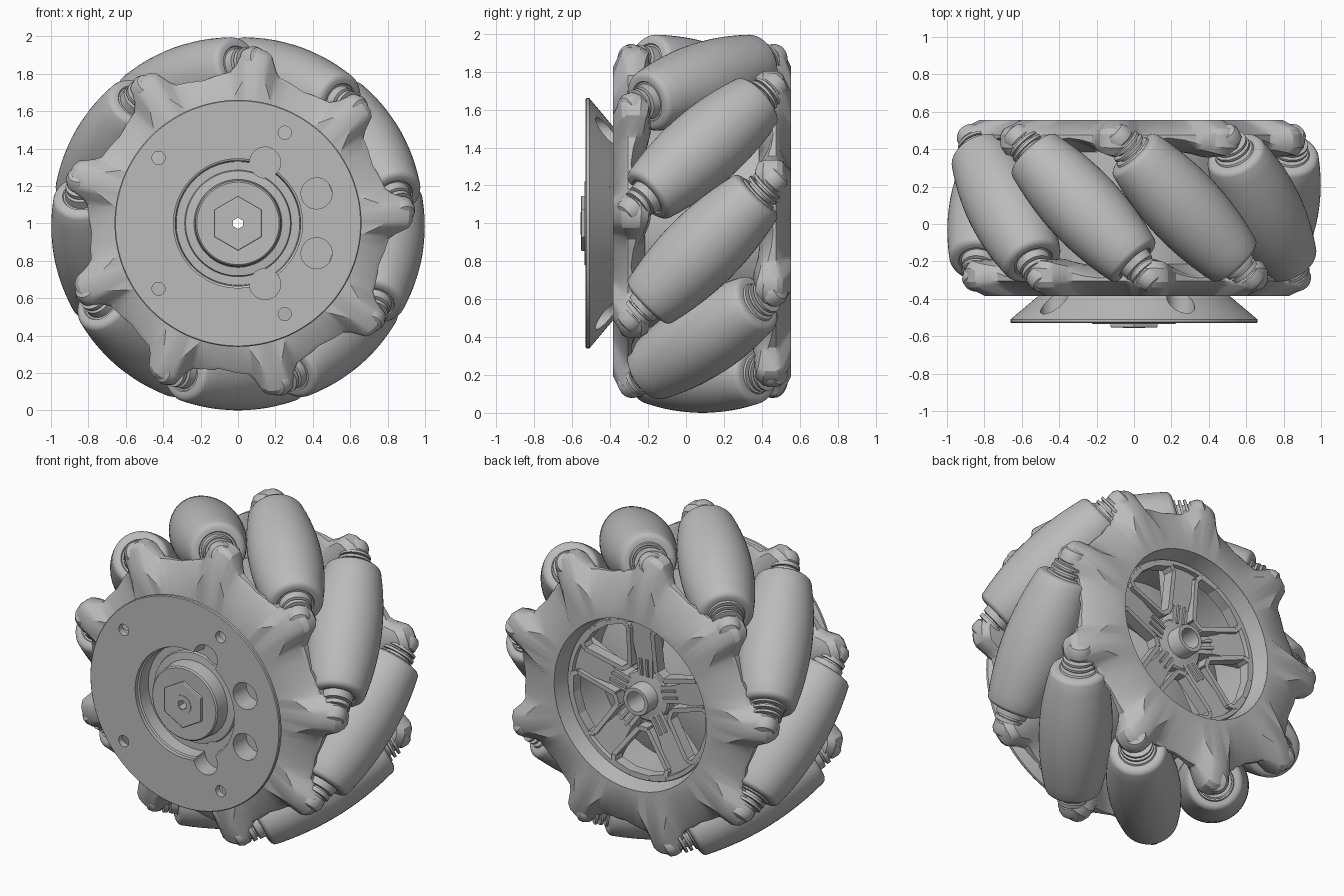
import bpy, bmesh, math
from mathutils import Matrix, Vector

if "Cube" in bpy.data.objects:
    bpy.data.objects.remove(bpy.data.objects["Cube"])

grey = bpy.data.materials.new("plain_grey")
grey.use_nodes = True
colour = (0.5, 0.5, 0.5, 1)
grey.diffuse_color = colour
grey.node_tree.nodes["Principled BSDF"].inputs["Base Color"].default_value = colour

CENTRE = Vector((0, 0, 1))
MID_Y = 0.087       # middle plane of the rollers
ROLLERS = 9
ORBIT = 0.79        # radius of the circle of roller centres


def add_object(name, mesh, matrix=None):
    ob = bpy.data.objects.new(name, mesh)
    bpy.context.scene.collection.objects.link(ob)
    ob.matrix_world = matrix or Matrix.Translation(CENTRE)
    if not mesh.materials:
        mesh.materials.append(grey)
    return ob


def finish(bm, name):
    bmesh.ops.remove_doubles(bm, verts=bm.verts, dist=1e-5)
    bmesh.ops.recalc_face_normals(bm, faces=bm.faces)
    mesh = bpy.data.meshes.new(name)
    bm.to_mesh(mesh)
    bm.free()
    return mesh


def loft(name, rows, closed=True):
    """Join sections of (angle, [(radius, y), ...]) around the y axis."""
    bm = bmesh.new()
    grid = [[bm.verts.new((r * math.cos(a), y, r * math.sin(a))) for r, y in section]
            for a, section in rows]
    count = len(grid[0])
    for i, row in enumerate(grid):
        after = grid[(i + 1) % len(grid)]
        for j in range(count if closed else count - 1):
            k = (j + 1) % count
            bm.faces.new((row[j], row[k], after[k], after[j]))
    return finish(bm, name)


def lathe(name, profile, segments=96, closed=True, start=0.0):
    step = math.tau / segments
    return loft(name, [(start + i * step, profile) for i in range(segments)], closed)


def bar(name, r1, a1, r2, a2, w1, w2, y1, y2, thick):
    """Tapered bar between two polar points in the wheel plane."""
    p = Vector((r1 * math.cos(a1), 0, r1 * math.sin(a1)))
    q = Vector((r2 * math.cos(a2), 0, r2 * math.sin(a2)))
    side = (q - p).normalized().cross(Vector((0, 1, 0)))
    bm = bmesh.new()
    for end, w, y in ((p, w1, y1), (q, w2, y2)):
        for s in (-1, 1):
            for d in (0, thick):
                bm.verts.new(end + side * s * w + Vector((0, y - d, 0)))
    bmesh.ops.convex_hull(bm, input=bm.verts)
    add_object(name, finish(bm, name))


# Toothed side plates that carry the roller shafts: (angle from tooth, height)
TOOTH = [(-20, 0), (-14, 0), (-9.5, 0), (-7.5, 0.25), (-5, 0.82), (-3, 0.98), (0, 1.03),
         (3, 0.98), (5, 0.82), (7.5, 0.25), (9.5, 0), (14, 0)]


def side_plate(name, first_angle, face_y, inward, hole):
    rows = []
    for k in range(ROLLERS):
        for offset, f in TOOTH:
            spread = abs(offset)
            edge = 0.81 - 0.025 * max(0, spread - 9.5) / 10.5 + 0.125 * f
            ridge = max(0, 1 - max(0, spread - 1.5) / 11)
            web = max(0, 1 - max(0, spread - 2) / 15)
            section = [(hole, 0), (0.58 + 0.25 * ridge, 0), (edge - 0.02, 0.065 - 0.02 * f),
                       (edge, 0.08 - 0.005 * f), (edge, 0.095 + 0.055 * web),
                       (edge - 0.03, 0.105 + 0.085 * web),
                       (0.66 + 0.05 * f, 0.13 + 0.07 * web), (0.56, 0.17), (hole, 0.16)]
            angle = math.radians(first_angle + 360 / ROLLERS * k + offset)
            rows.append((angle, [(r, face_y + inward * d) for r, d in section]))
    add_object(name, loft(name, rows))


side_plate("front_side_plate", 43.5, -0.385, 1, 0.45)
side_plate("back_side_plate", 136.5, 0.555, -1, 0.53)

# Barrel rollers: surface follows the outer circle of the wheel
body = []
for i in range(13):
    s = -0.39 + 0.78 * i / 12
    body.append((1 - math.sqrt(ORBIT ** 2 + s * s / 2), s))
cap = [(0.157, 0.402), (0.145, 0.411), (0.132, 0.415), (0.11, 0.415)]
front_end = cap + [(0.105, 0.408), (0.095, 0.408), (0.09, 0.452), (0.07, 0.456), (0.07, 0.466),
                   (0.084, 0.466), (0.084, 0.49), (0.062, 0.492), (0.062, 0.54), (0, 0.54)]
back_end = cap + [(0.105, 0.425), (0.075, 0.425), (0.075, 0.442), (0.098, 0.442), (0.098, 0.457),
                  (0.065, 0.457), (0.065, 0.472), (0.092, 0.472), (0.092, 0.487),
                  (0.062, 0.49), (0.062, 0.54), (0, 0.54)]
roller_mesh = lathe("roller", [(r, -s) for r, s in reversed(back_end)] + body + front_end,
                    48, False)
socket_mesh = lathe("shaft_socket", [(0, 0.5), (0.068, 0.5), (0.074, 0.507), (0.074, 0.55),
                                     (0.06, 0.575), (0.03, 0.587), (0, 0.59)], 24, False)
for k in range(ROLLERS):
    a = math.radians(-90 + 360 / ROLLERS * k)
    radial = Vector((math.cos(a), 0, math.sin(a)))
    tangent = Vector((math.sin(a), 0, -math.cos(a)))
    centre = CENTRE + radial * ORBIT + Vector((0, MID_Y, 0))
    for s in (1, -1):
        axis = s * (tangent - Vector((0, 1, 0))).normalized()
        basis = Matrix((axis.cross(radial), axis, radial)).transposed().to_4x4()
        matrix = Matrix.Translation(centre) @ basis
        if s == 1:
            add_object(f"roller_{k + 1}", roller_mesh, matrix)
        add_object(f"shaft_socket_{k + 1}_{'front' if s == 1 else 'back'}", socket_mesh, matrix)

# Inner drum, back rim and recessed floor
add_object("drum", lathe("drum", [(0.55, -0.34), (0.55, 0.5), (0.5, 0.42), (0.5, -0.34)]))
add_object("back_rim", lathe("back_rim", [(0.54, 0.55), (0.53, 0.55), (0.505, 0.45), (0.5, 0.46),
                                          (0.475, 0.46), (0.47, 0.41), (0.54, 0.41)]))
add_object("inner_floor", lathe("inner_floor", [(0.085, 0.26), (0.3, 0.22), (0.51, 0.14),
                                                (0.51, 0.09), (0.085, 0.17)]))

# Back hub, widening spokes and framed windows between them
add_object("hub_tube", lathe("hub_tube", [(0.062, -0.34), (0.09, -0.34), (0.09, 0.49),
                                          (0.085, 0.5), (0.062, 0.5)], 48))
add_object("hub_flange", lathe("hub_flange", [(0.08, 0.41), (0.15, 0.4), (0.16, 0.39),
                                              (0.16, 0.34), (0.08, 0.34)], 48))
for k in range(5):
    n = k + 1
    a = math.radians(90 + 72 * k)
    bar(f"spoke_stem_{n}", 0.08, a, 0.24, a, 0.05, 0.055, 0.4, 0.415, 0.1)
    bar(f"spoke_blade_{n}", 0.23, a, 0.49, a, 0.055, 0.1, 0.415, 0.435, 0.1)
    for s in (-1, 1):
        bar(f"stem_rail_{n}_{'left' if s > 0 else 'right'}", 0.13, a + s * 0.16, 0.24, a + s * 0.09,
            0.007, 0.007, 0.415, 0.43, 0.04)
    middle = a + math.radians(36)
    outline = [(0.2, -9), (0.44, -25), (0.475, -22), (0.482, -8),
               (0.482, 8), (0.475, 22), (0.44, 25), (0.2, 9)]
    for i, (r1, d1) in enumerate(outline):
        r2, d2 = outline[(i + 1) % len(outline)]
        bar(f"window_frame_{n}_{i + 1}", r1, middle + math.radians(d1), r2,
            middle + math.radians(d2), 0.014, 0.014, 0.405 + r1 * 0.12, 0.405 + r2 * 0.12, 0.07)

# Front mounting disc with a ring groove around its boss
disc = add_object("front_disc", lathe("front_disc", [
    (0.03, -0.53), (0.22, -0.535), (0.228, -0.527), (0.235, -0.44), (0.28, -0.435), (0.285, -0.42),
    (0.33, -0.42), (0.335, -0.5), (0.345, -0.505), (0.345, -0.53), (0.655, -0.53),
    (0.66, -0.525), (0.66, -0.51), (0.5, -0.375), (0.45, -0.33), (0.03, -0.33)], 128))

# Holes in the disc (x, z, radius, front, back): bores, notches, counterbored bolt holes
drills = [(0.42, 0.16, 0.083, -0.6, -0.4), (0.145, 0.325, 0.083, -0.6, -0.42),
          (0.25, 0.485, 0.035, -0.6, -0.47), (-0.425, 0.35, 0.035, -0.6, -0.47),
          (0.25, 0.485, 0.075, -0.49, -0.386), (-0.425, 0.35, 0.075, -0.49, -0.386)]
bm = bmesh.new()
for x, z, radius, front, back in drills:
    for s in (-1, 1):
        place = (Matrix.Translation((x, (front + back) / 2, z * s))
                 @ Matrix.Rotation(math.pi / 2, 4, 'X'))
        bmesh.ops.create_cone(bm, cap_ends=True, segments=32, radius1=radius, radius2=radius,
                              depth=back - front, matrix=place)
cutter = add_object("hole_cutter", finish(bm, "hole_cutter"))
cutter.hide_render = True
mod = disc.modifiers.new("holes", 'BOOLEAN')
mod.operation = 'DIFFERENCE'
mod.solver = 'EXACT'
mod.use_self = True
mod.object = cutter
bpy.context.view_layer.update()
drilled = bpy.data.meshes.new_from_object(disc.evaluated_get(bpy.context.evaluated_depsgraph_get()))
disc.modifiers.clear()
disc.data = drilled
bpy.data.objects.remove(cutter)

# Hex bolt with a small washer ring
add_object("hex_bolt", lathe("hex_bolt", [(0.03, -0.5), (0.03, -0.553), (0.14, -0.553),
                                          (0.145, -0.55), (0.145, -0.5)], 6, True, math.pi / 6))
add_object("bolt_ring", lathe("bolt_ring", [(0.03, -0.54), (0.03, -0.556), (0.06, -0.556),
                                            (0.06, -0.54)], 32))

# Smooth the curved faces and keep the edges sharp
bpy.ops.object.select_all(action='DESELECT')
for ob in bpy.context.scene.objects:
    if ob.type == 'MESH':
        ob.select_set(True)
        bpy.context.view_layer.objects.active = ob
bpy.ops.object.shade_smooth_by_angle(angle=math.radians(30))
